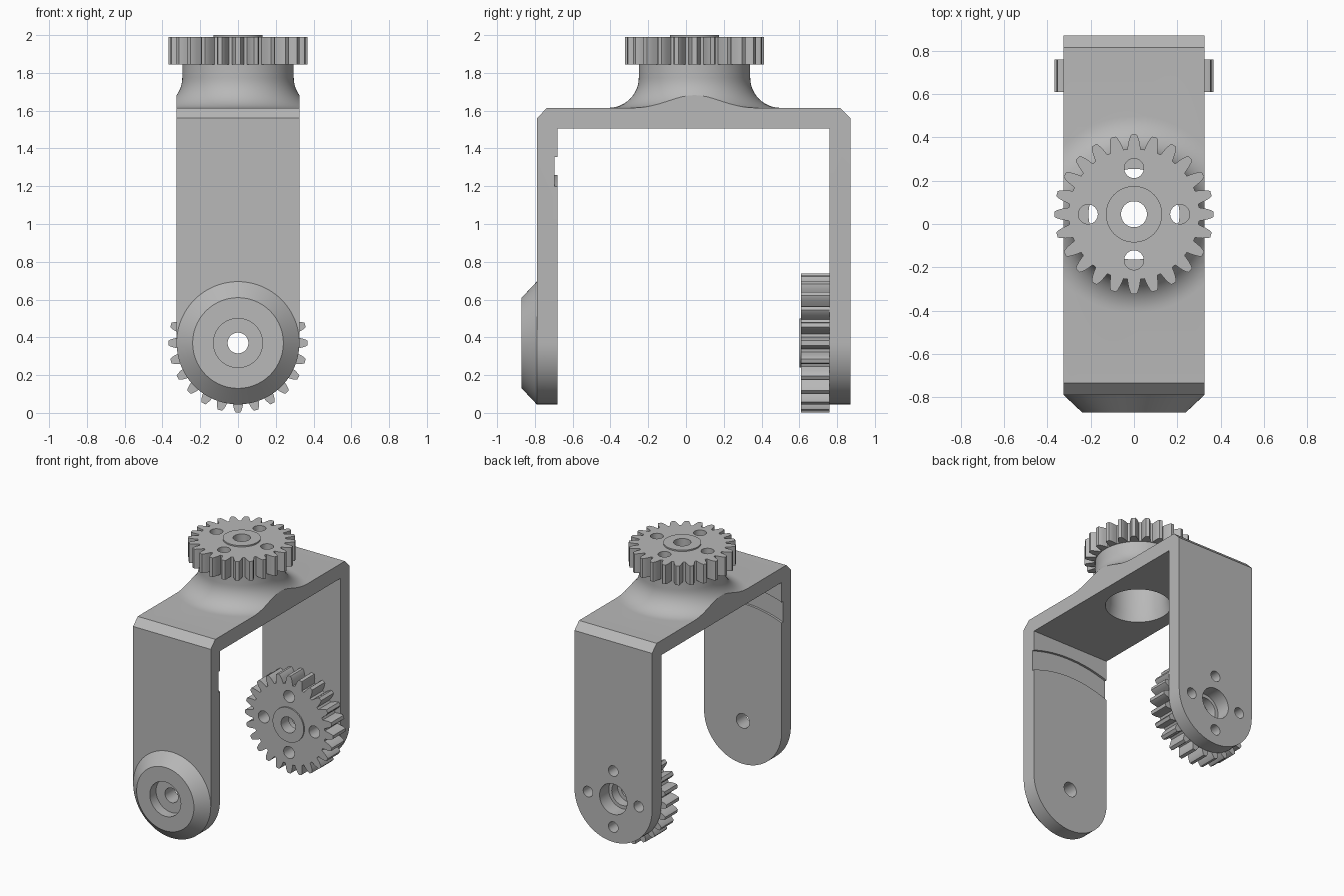
import bpy, bmesh
from math import sin, cos, pi, radians

if "Cube" in bpy.data.objects:
    bpy.data.objects.remove(bpy.data.objects["Cube"], do_unlink=True)

grey = bpy.data.materials.new("plain grey")
grey.use_nodes = True
COLOUR = (0.48, 0.48, 0.48, 1)
grey.diffuse_color = COLOUR
grey.node_tree.nodes["Principled BSDF"].inputs["Base Color"].default_value = COLOUR

HALF = 0.325        # half width of the bracket
PIVOT = 0.37        # height of the lower pivot
NECK_Y = 0.045      # y of the vertical axis
PLACE = {'x': lambda u, v, w: (w, u, v),
         'y': lambda u, v, w: (u, w, v),
         'z': lambda u, v, w: (u, v, w)}


def stack(name, rings, axis):
    """Solid from matching rings of (u, v), each at a depth w along the axis."""
    bm = bmesh.new()
    loops = [[bm.verts.new(PLACE[axis](u, v, w)) for u, v in pts] for pts, w in rings]
    n = len(loops[0])
    for a, b in zip(loops, loops[1:]):
        for i in range(n):
            j = (i + 1) % n
            bm.faces.new((a[i], a[j], b[j], b[i]))
    bm.faces.new(loops[0])
    bm.faces.new(loops[-1])
    bmesh.ops.recalc_face_normals(bm, faces=bm.faces)
    mesh = bpy.data.meshes.new(name)
    bm.to_mesh(mesh)
    bm.free()
    mesh.materials.append(grey)
    ob = bpy.data.objects.new(name, mesh)
    bpy.context.collection.objects.link(ob)
    return ob


def prism(name, pts, w0, w1, axis):
    return stack(name, [(pts, w0), (pts, w1)], axis)


def arc(r, a0, a1, n, u=0, v=0):
    """Points along an arc, angles in degrees."""
    return [(u + r * cos(radians(a0 + (a1 - a0) * i / n)),
             v + r * sin(radians(a0 + (a1 - a0) * i / n))) for i in range(n + 1)]


def lathe(name, profile, axis, u, v, n=64):
    """Solid of revolution from (radius, depth) pairs around (u, v)."""
    return stack(name, [(arc(r, 0, 360, n, u, v)[:-1], w) for r, w in profile], axis)


def combine(ob, other, op):
    mod = ob.modifiers.new(op.lower(), 'BOOLEAN')
    mod.operation, mod.object, mod.solver = op, other, 'EXACT'
    bpy.context.view_layer.objects.active = ob
    bpy.ops.object.modifier_apply(modifier=mod.name)
    bpy.data.objects.remove(other, do_unlink=True)


def drill(ob, profile, axis, u, v, n=48):
    combine(ob, lathe("cutter", profile, axis, u, v, n), 'DIFFERENCE')


def four_holes(ob, r, w0, w1, axis, u, v):
    for k in range(4):
        a = k * pi / 2
        drill(ob, [(r, w0), (r, w1)], axis, u + 0.212 * cos(a), v + 0.212 * sin(a), 32)


def smooth(ob):
    bpy.ops.object.select_all(action='DESELECT')
    ob.select_set(True)
    bpy.context.view_layer.objects.active = ob
    bpy.ops.object.shade_smooth_by_angle(angle=radians(28))


def gear(name, axis, u, v, w0, w1, hub):
    """Toothed wheel with a thin raised hub, a bore and four holes."""
    teeth = 24
    tooth = [(0.300, -0.031), (0.335, -0.025), (0.358, -0.018), (0.368, -0.012),
             (0.368, 0.012), (0.358, 0.018), (0.335, 0.025), (0.300, 0.031)]
    pts = []
    for k in range(teeth):
        a = 2 * pi * k / teeth
        pts += [(u + r * cos(a) - t * sin(a), v + r * sin(a) + t * cos(a)) for r, t in tooth]
    ob = prism(name, pts, w0, w1, axis)
    inner = (w0 + w1) / 2
    combine(ob, lathe("hub", [(0.13, inner), (0.13, hub)], axis, u, v), 'UNION')
    lo, hi = min(w0, w1, hub) - 0.05, max(w0, w1, hub) + 0.05
    drill(ob, [(0.06, lo), (0.06, hi)], axis, u, v)
    four_holes(ob, 0.045, lo, hi, axis, u, v)
    return ob


# Bracket: side profile crossed with the round-ended front outline
c = 0.055
side = [(-0.79, 0), (-0.79, 1.615 - c), (-0.79 + c, 1.615), (0.87 - c, 1.615),
        (0.87, 1.615 - c), (0.87, 0), (0.76, 0), (0.76, 1.505), (-0.68, 1.505), (-0.68, 0)]
bracket = prism("bracket", side, -0.5, 0.5, 'x')
outline = [(HALF, 1.8)] + arc(HALF, 0, -180, 48, 0, PIVOT) + [(-HALF, 1.8)]
combine(bracket, prism("outline", outline, -1, 1, 'y'), 'INTERSECT')

# Flared neck, trimmed to the bracket width
R = 0.16
flare = [(0.295 + R - R * cos(a), 1.615 + R - R * sin(a))
         for a in [i * pi / 24 for i in range(12)]]
neck = lathe("neck", [(0.295, 1.845)] + flare + [(0.455, 1.615), (0.455, 1.56)],
             'z', 0, NECK_Y, 96)
trim = [(-HALF, -1), (HALF, -1), (HALF, 1), (-HALF, 1)]
combine(neck, prism("trim", trim, 1.5, 1.9, 'z'), 'INTERSECT')
combine(bracket, neck, 'UNION')
drill(bracket, [(0.225, 1.45), (0.225, 1.505), (0.21, 1.58), (0.21, 1.9)], 'z', 0, NECK_Y, 64)

# Front pivot boss with a counterbored hole
boss = lathe("boss", [(0.24, -0.87), (HALF, -0.79), (HALF, -0.74)], 'y', 0, PIVOT, 96)
combine(bracket, boss, 'UNION')
drill(bracket, [(0.13, -0.95), (0.13, -0.795)], 'y', 0, PIVOT)
drill(bracket, [(0.055, -0.85), (0.055, -0.6)], 'y', 0, PIVOT)

# Curved groove inside the front leg
groove = arc(1.037, 60, 120, 48, 0, PIVOT) + arc(0.89, 120, 60, 48, 0, PIVOT)
combine(bracket, prism("groove", groove, -0.697, -0.66, 'y'), 'DIFFERENCE')

# Back leg bores
drill(bracket, [(0.115, 0.7), (0.115, 0.95)], 'y', 0, PIVOT)
four_holes(bracket, 0.04, 0.7, 0.95, 'y', 0, PIVOT)
smooth(bracket)

# Gears
top_gear = gear("top_gear", 'z', 0, NECK_Y, 1.845, 1.99, 2.0)
smooth(top_gear)
side_gear = gear("side_gear", 'y', 0, PIVOT, 0.76, 0.61, 0.60)
drill(side_gear, [(0.09, 0.69), (0.09, 0.8)], 'y', 0, PIVOT)
smooth(side_gear)
